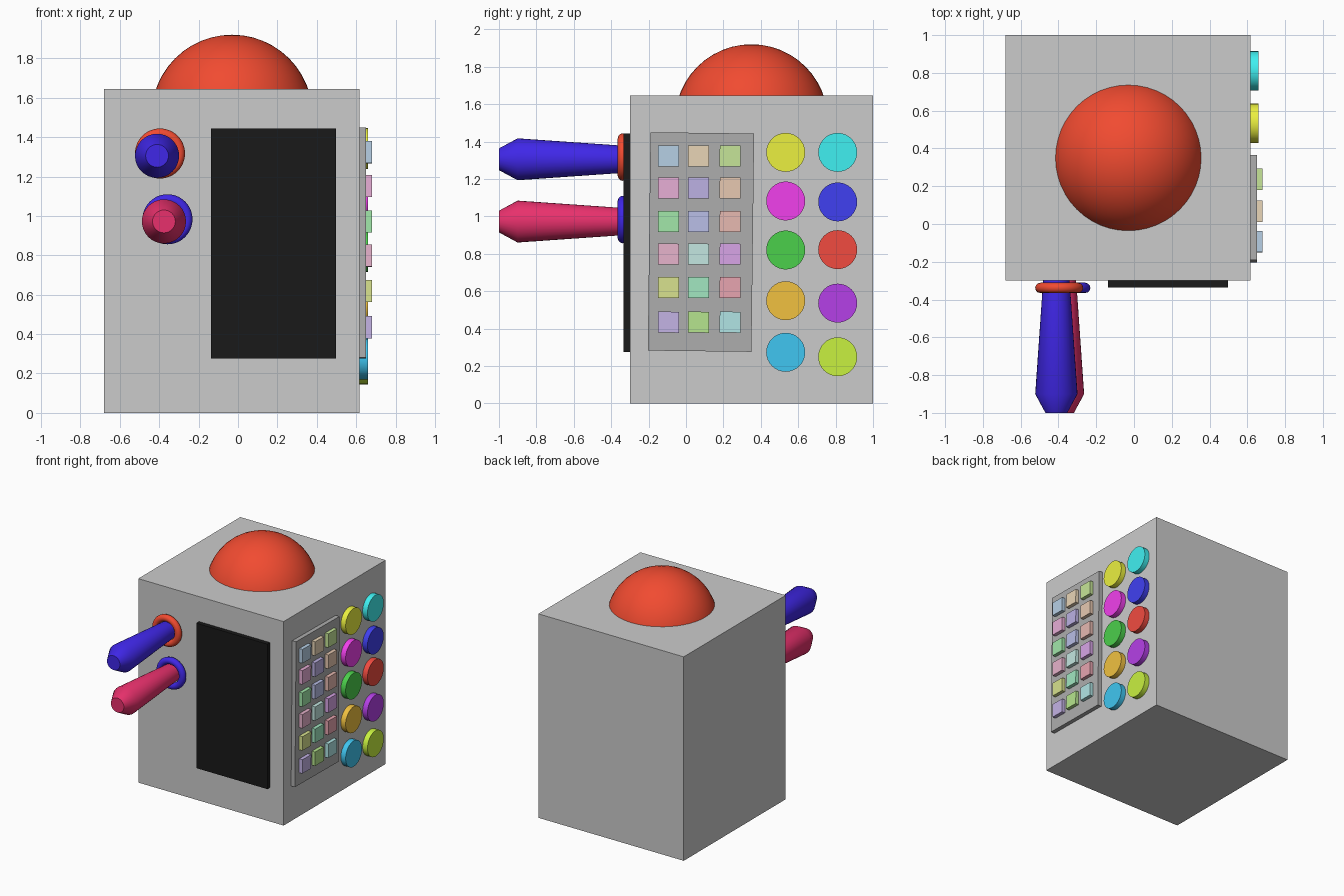
import bpy, bmesh
from math import pi, radians
from mathutils import Matrix, Vector

if "Cube" in bpy.data.objects:
    bpy.data.objects.remove(bpy.data.objects["Cube"])


def paint(obj, rgb):
    mat = bpy.data.materials.new(obj.name + "_colour")
    mat.diffuse_color = (*rgb, 1)
    mat.use_nodes = True
    mat.node_tree.nodes["Principled BSDF"].inputs["Base Color"].default_value = mat.diffuse_color
    obj.data.materials.append(mat)


def finish(name, rgb=None, smooth=False):
    obj = bpy.context.object
    obj.name = name
    if smooth:
        bpy.ops.object.shade_smooth_by_angle(angle=radians(40))
    if rgb:
        paint(obj, rgb)
    return obj


def box(name, lo, hi, rgb=None, tilt=0):
    lo, hi = Vector(lo), Vector(hi)
    bpy.ops.mesh.primitive_cube_add(size=1, location=(lo + hi) / 2, rotation=(tilt, 0, 0))
    bpy.context.object.scale = hi - lo
    return finish(name, rgb)


def lathe(name, profile, x, z, rgb):
    """Spin a (y, radius) profile around an axis parallel to y."""
    bm = bmesh.new()
    verts = [bm.verts.new((r, y, 0)) for y, r in profile]
    edges = [bm.edges.new(p) for p in zip(verts, verts[1:])]
    bmesh.ops.spin(bm, geom=verts + edges, cent=(0, 0, 0), axis=(0, 1, 0),
                   angle=2 * pi, steps=32, use_duplicate=False)
    bmesh.ops.remove_doubles(bm, verts=bm.verts, dist=1e-4)
    bmesh.ops.recalc_face_normals(bm, faces=bm.faces)
    mesh = bpy.data.meshes.new(name)
    bm.to_mesh(mesh)
    bm.free()
    obj = bpy.data.objects.new(name, mesh)
    obj.location = (x, 0, z)
    bpy.context.collection.objects.link(obj)
    bpy.ops.object.select_all(action='DESELECT')
    obj.select_set(True)
    bpy.context.view_layer.objects.active = obj
    return finish(name, rgb, True)


SIDE = 0.617  # x of the right wall

# Cabinet and front screen
box("cabinet", (-0.68, -0.30, 0), (SIDE, 1.0, 1.645))
box("screen", (-0.137, -0.335, 0.275), (0.497, -0.29, 1.444), (0.01, 0.01, 0.01))

# Dome lamp sunk into the top
bpy.ops.mesh.primitive_uv_sphere_add(segments=48, ring_count=24, radius=0.409,
                                     location=(-0.03, 0.35, 1.511))
finish("dome", (0.88, 0.07, 0.03), True)

# Two levers, each with a collar ring
BLUE, RED, CRIMSON = (0.05, 0.02, 0.8), (0.88, 0.07, 0.03), (0.8, 0.03, 0.15)
grip = [(-1.0, 0), (-1.0, 0.058), (-0.9, 0.112), (-0.37, 0.075), (-0.28, 0.068), (-0.28, 0)]
levers = [("upper", (-0.411, 1.305), BLUE, (-0.396, 1.317), RED),
          ("lower", (-0.376, 0.972), CRIMSON, (-0.358, 0.983), BLUE)]
for label, (hx, hz), grip_rgb, (cx, cz), ring_rgb in levers:
    lathe(label + "_lever", grip, hx, hz, grip_rgb)
    bpy.ops.mesh.primitive_torus_add(major_segments=48, minor_segments=12, major_radius=0.1,
                                     minor_radius=0.027, location=(cx, -0.338, cz),
                                     rotation=(pi / 2, 0, 0))
    finish(label + "_lever_ring", ring_rgb, True)

# Slightly crooked keypad panel on the right wall
box("keypad_panel", (SIDE - 0.01, -0.197, 0.279), (0.651, 0.357, 1.446),
    (0.42, 0.42, 0.42), tilt=radians(-0.7))

# Square keys, one pastel colour each
key_y = [-0.094, 0.067, 0.236]
key_z = [1.323, 1.152, 0.972, 0.798, 0.619, 0.434]
key_rgb = ["78a0c8 d0aa78 90c850", "cc6cac 8070c4 cc9470", "5ccc66 7c84cc cc7c70",
           "cc739a 8cccc0 b060cc", "b0c245 5ccc88 cc606f", "8c73c8 78c845 70c8c8"]
for r, (z, row) in enumerate(zip(key_z, key_rgb)):
    for c, (y, code) in enumerate(zip(key_y, row.split())):
        rgb = [v / 255 for v in bytes.fromhex(code)]
        box(f"key_{r}_{c}", (0.64, y - 0.056, z - 0.056), (0.68, y + 0.056, z + 0.056),
            rgb, tilt=radians(-0.7))

# Two columns of round buttons
buttons = [(0.533, [1.342, 1.082, 0.82, 0.549, 0.273], "d4de0d e00dd6 12a012 e0880d 0d90e0"),
           (0.811, [1.342, 1.077, 0.822, 0.536, 0.249], "0ddee0 0d0de0 e0120d 760dcc 94e00d")]
for c, (y, heights, codes) in enumerate(buttons):
    for r, (z, code) in enumerate(zip(heights, codes.split())):
        bpy.ops.mesh.primitive_cylinder_add(vertices=32, radius=0.104, depth=0.055,
                                            location=(0.6325, y, z), rotation=(0, pi / 2, 0))
        finish(f"round_button_{c}_{r}", [v / 255 for v in bytes.fromhex(code)], True)
